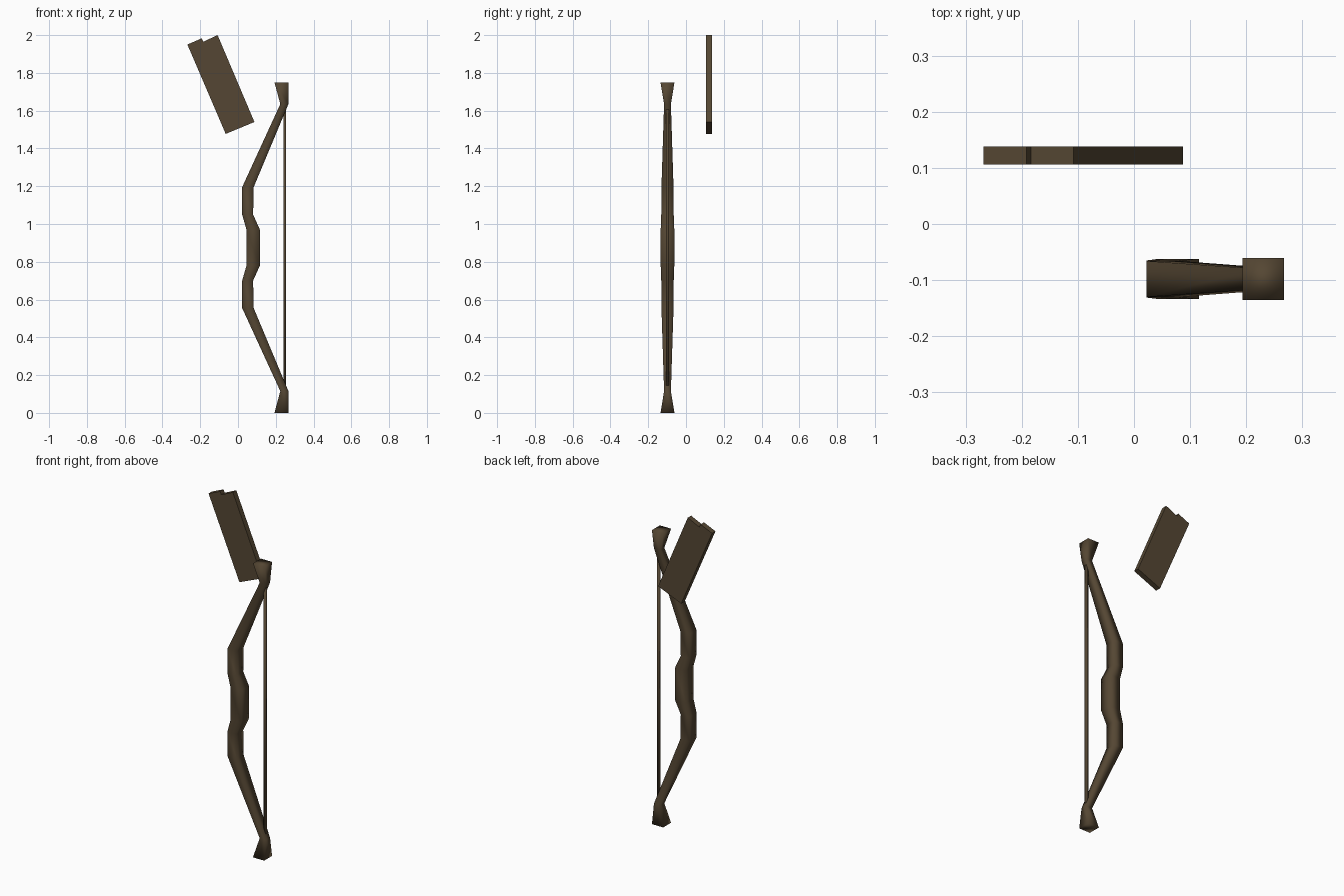
import bpy
import bmesh

cube = bpy.data.objects.get("Cube")
if cube:
    bpy.data.objects.remove(cube)

wood = bpy.data.materials.new("dark brown wood")
wood.use_nodes = True
colour = (0.090, 0.062, 0.033, 1)
wood.diffuse_color = colour
wood.node_tree.nodes["Principled BSDF"].inputs["Base Color"].default_value = colour

BOW_Y = -0.098


def finish(name, bm, smooth):
    bmesh.ops.recalc_face_normals(bm, faces=bm.faces)
    for f in bm.faces:
        f.smooth = smooth
    mesh = bpy.data.meshes.new(name)
    bm.to_mesh(mesh)
    bm.free()
    mesh.materials.append(wood)
    obj = bpy.data.objects.new(name, mesh)
    bpy.context.collection.objects.link(obj)
    return obj


def loft(name, sections):
    """Join rectangular sections (x min, x max, half depth, z)."""
    bm = bmesh.new()
    rings = []
    for x0, x1, d, z in sections:
        corners = [(x0, -d), (x1, -d), (x1, d), (x0, d)]
        rings.append([bm.verts.new((x, BOW_Y + y, z)) for x, y in corners])
    for a, b in zip(rings, rings[1:]):
        for i in range(4):
            j = (i + 1) % 4
            bm.faces.new((a[i], a[j], b[j], b[i]))
    bm.faces.new(rings[0])
    bm.faces.new(rings[-1])
    return finish(name, bm, True)


# Bow stave: flared tips, slanted limbs and a stepped grip
half = [
    (0.193, 0.267, 0.037, 1.75),
    (0.224, 0.267, 0.018, 1.635),
    (0.022, 0.083, 0.032, 1.195),
    (0.022, 0.080, 0.033, 1.05),
    (0.045, 0.116, 0.036, 0.97),
]
MIRROR_Z = 1.75
lower = [(a, b, d, MIRROR_Z - z) for a, b, d, z in reversed(half)]
loft("bow_stave", half + lower)

# Bowstring between the limb ends
loft("bowstring", [(0.241, 0.255, 0.007, 0.11), (0.241, 0.255, 0.007, 1.64)])

# Tilted flat quiver with a notched top edge
outline = [(-0.268, 1.950), (-0.192, 1.983), (-0.184, 1.965),
           (-0.108, 2.0), (0.087, 1.540), (-0.065, 1.477)]
bm = bmesh.new()
face = bm.faces.new([bm.verts.new((x, 0.106, z)) for x, z in outline])
ext = bmesh.ops.extrude_face_region(bm, geom=[face], use_keep_orig=True)
moved = [v for v in ext["geom"] if isinstance(v, bmesh.types.BMVert)]
bmesh.ops.translate(bm, verts=moved, vec=(0, 0.032, 0))
finish("quiver", bm, False)
